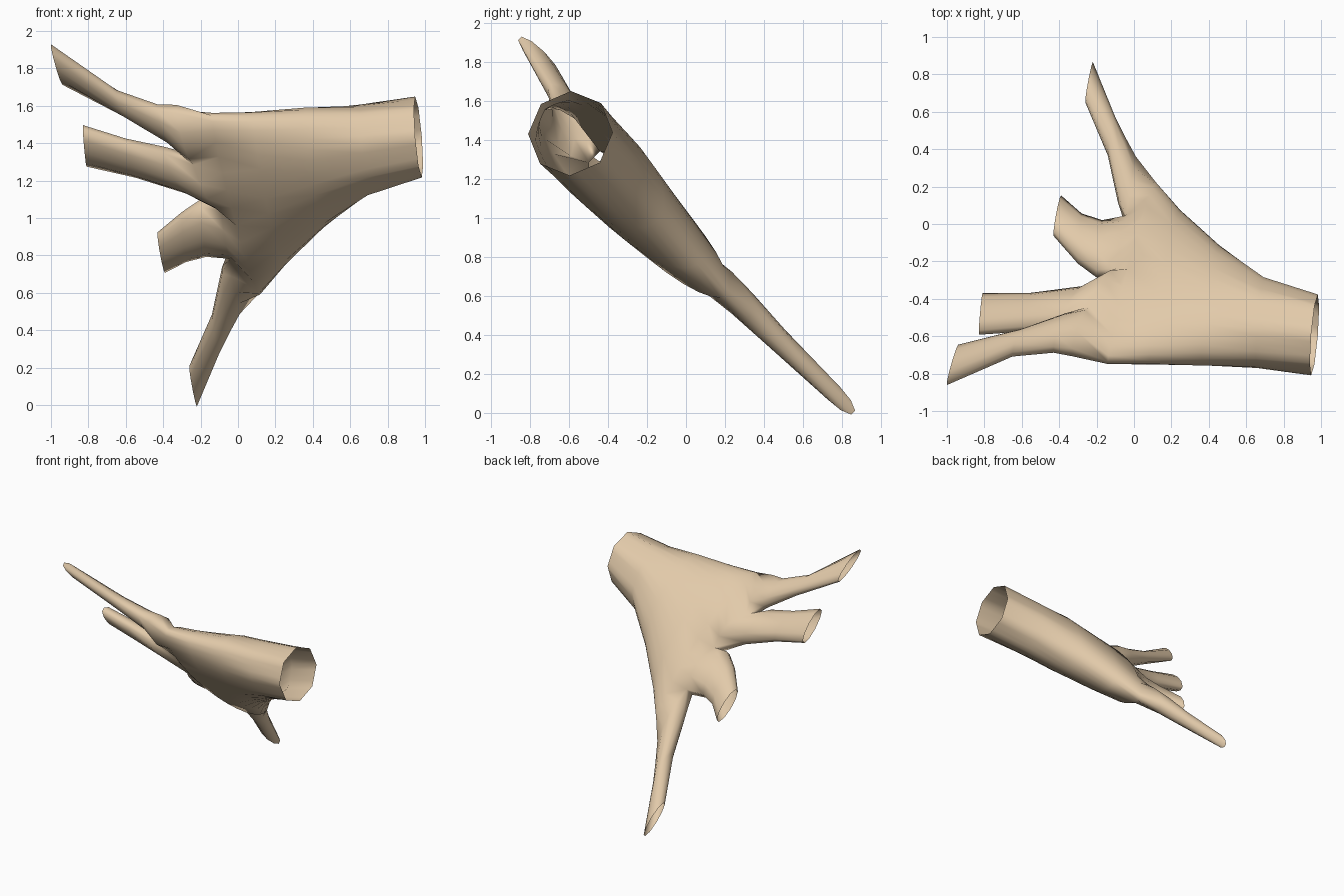
import bpy, bmesh, math

if "Cube" in bpy.data.objects:
    bpy.data.objects.remove(bpy.data.objects["Cube"])

R = math.sqrt(0.5)
bm = bmesh.new()


# Work in a tilted frame: x, s (down the slope of the palm), n (palm thickness)
def vert(x, s, n):
    return bm.verts.new((x, (s + n) * R, (n - s) * R))


def lerp(a, b, t):
    return [p + (q - p) * t for p, q in zip(a, b)]


def ring(lo, hi, n, b, count, delta, octagon=0.0):
    """Upper and lower rows of an oval ring spanning lo to hi."""
    rows = ([], [])
    for k in range(count + 1):
        th = delta + (math.pi - 2 * delta) * k / count
        f = math.cos(math.pi / 8) / math.cos(th % (math.pi / 4) - math.pi / 8)
        f = 1 + (f - 1) * octagon
        x, s = lerp(lo, hi, 0.5 - 0.5 * f * math.cos(th) / math.cos(delta))
        for row, sign in zip(rows, (1, -1)):
            row.append(vert(x, s, n + sign * b * f * math.sin(th)))
    return rows


def bridge(r0, r1):
    a, b = r0[0] + r0[1][::-1], r1[0] + r1[1][::-1]
    for i in range(len(a)):
        j = (i + 1) % len(a)
        bm.faces.new((a[i], a[j], b[j], b[i]))


# Wide open trunk flattening into the palm: edge points, centre, half thickness, octagon
palm = [
    ((0.94, -1.645), (0.99, -1.22), 0.594, 0.22, 1.0),
    ((0.65, -1.61), (0.70, -1.065), 0.592, 0.213, 0.5),
    ((0.36, -1.61), (0.46, -0.80), 0.59, 0.21, 0.0),
    ((0.08, -1.61), (0.25, -0.50), 0.578, 0.187, 0.0),
    ((-0.14, -1.615), (0.12, -0.28), 0.575, 0.165, 0.0),
]
rings = [ring(*p[:4], 16, 0.0, p[4]) for p in palm]

# Last palm ring runs through the forks between the four fingers
forks = [(-0.33, -1.605), (-0.24, -1.26), (-0.09, -0.95), (-0.04, -0.57), (0.01, -0.12)]
fork_n = [0.635, 0.595, 0.565, 0.585, 0.60]
fork_b = [0.03, 0.04, 0.05, 0.05, 0.03]
bulge = [0.075, 0.08, 0.08, 0.045]
root = ([], [])
for k in range(17):
    f = min(k // 4, 3)
    t = (k - 4 * f) / 4
    x, s = lerp(forks[f], forks[f + 1], t)
    n, b = lerp((fork_n[f], fork_b[f]), (fork_n[f + 1], fork_b[f + 1]), t)
    b += bulge[f] * math.sin(math.pi * t)
    root[0].append(vert(x, s, n + b))
    root[1].append(vert(x, s, n - b))
rings.append(root)
for r0, r1 in zip(rings, rings[1:]):
    bridge(r0, r1)

# Four open fingers, each continuing a quarter of the palm ring
fingers = [
    [((-0.43, -1.60), (-0.37, -1.35), 0.65, 0.075),
     ((-0.65, -1.675), (-0.60, -1.50), 0.69, 0.055),
     ((-1.0, -1.96), (-0.94, -1.68), 0.755, 0.04)],
    [((-0.40, -1.365), (-0.28, -1.06), 0.565, 0.08),
     ((-0.60, -1.395), (-0.55, -1.14), 0.60, 0.065),
     ((-0.83, -1.46), (-0.81, -1.18), 0.64, 0.055)],
    [((-0.20, -0.95), (-0.17, -0.575), 0.575, 0.095),
     ((-0.30, -0.855), (-0.28, -0.525), 0.58, 0.08),
     ((-0.43, -0.68), (-0.39, -0.41), 0.608, 0.06)],
    [((-0.085, -0.42), (-0.045, 0.03), 0.60, 0.075),
     ((-0.14, -0.064), (-0.10, 0.19), 0.60, 0.06),
     ((-0.26, 0.325), (-0.22, 0.605), 0.607, 0.045)],
]
for f, sections in enumerate(fingers):
    prev = tuple(row[4 * f:4 * f + 5] for row in root)
    for sec in sections:
        cur = ring(*sec, 4, math.radians(18))
        bridge(prev, cur)
        prev = cur

bmesh.ops.remove_doubles(bm, verts=bm.verts, dist=0.0005)
bmesh.ops.recalc_face_normals(bm, faces=bm.faces)
for face in bm.faces:
    face.smooth = True
mesh = bpy.data.meshes.new("branching_tube")
bm.to_mesh(mesh)
bm.free()
obj = bpy.data.objects.new("branching_tube", mesh)
bpy.context.collection.objects.link(obj)

# Tan surface
mat = bpy.data.materials.new("tan")
mat.diffuse_color = (0.76, 0.59, 0.40, 1)
mat.use_nodes = True
mat.node_tree.nodes["Principled BSDF"].inputs["Base Color"].default_value = mat.diffuse_color
mesh.materials.append(mat)
